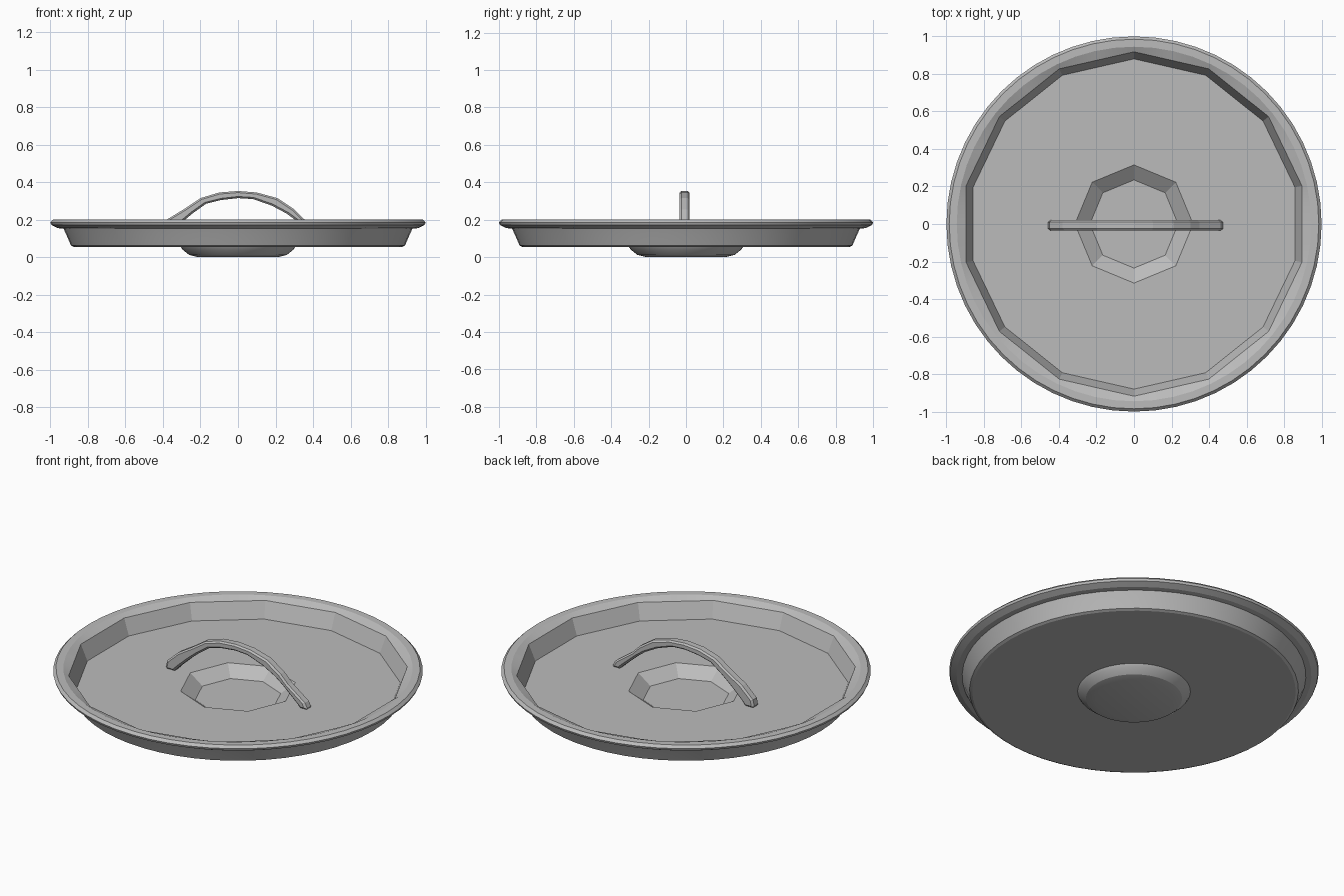
import bpy, bmesh, math

if "Cube" in bpy.data.objects:
    bpy.data.objects.remove(bpy.data.objects["Cube"])

SEG = 56
grey = bpy.data.materials.new("lid grey")
grey.diffuse_color = (0.5, 0.5, 0.5, 1)
grey.use_nodes = True
grey.node_tree.nodes["Principled BSDF"].inputs["Base Color"].default_value = grey.diffuse_color


def finish(name, bm):
    bmesh.ops.recalc_face_normals(bm, faces=bm.faces)
    me = bpy.data.meshes.new(name)
    bm.to_mesh(me)
    bm.free()
    me.materials.append(grey)
    ob = bpy.data.objects.new(name, me)
    bpy.context.collection.objects.link(ob)
    return ob


def faceted(r, sides, a):
    """Radius at angle a of a polygon with the given side count (0 = round)."""
    if not sides:
        return r
    step = 2 * math.pi / sides
    return r * math.cos(step / 2) / math.cos(a % step - step / 2)


# Lid shell: (radius, height, polygon sides), underside first, then up over the rim
profile = [
    (0.21, 0.0, 0), (0.26, 0.012, 0), (0.295, 0.04, 0), (0.305, 0.055, 0),   # dish underside
    (0.875, 0.055, 0), (0.89, 0.062, 0), (0.915, 0.12, 0), (0.93, 0.152, 0),  # outer wall
    (0.96, 0.155, 0), (0.995, 0.172, 0), (1.0, 0.185, 0), (0.985, 0.2, 0),    # rim lip
    (0.945, 0.2, 0), (0.918, 0.182, 14), (0.88, 0.088, 14),                   # inner wall
    (0.315, 0.088, 8), (0.235, 0.03, 8),                                      # dish inside
]
bm = bmesh.new()
rings = []
for r, z, sides in profile:
    ring = []
    for i in range(SEG):
        a = 2 * math.pi * i / SEG
        rad = faceted(r, sides, a)
        ring.append(bm.verts.new((rad * math.sin(a), rad * math.cos(a), z)))
    rings.append(ring)
for lo, hi in zip(rings, rings[1:]):
    for i in range(SEG):
        j = (i + 1) % SEG
        bm.faces.new((lo[i], lo[j], hi[j], hi[i]))
bm.faces.new(rings[0])
bm.faces.new(rings[-1])
lid = finish("lid_shell", bm)
bpy.context.view_layer.objects.active = lid
lid.select_set(True)
bpy.ops.object.shade_smooth_by_angle(angle=math.radians(20))
lid.select_set(False)

# Arched handle: paired outer and inner points of the strap, swept across y
outer = [(-0.46, 0.088), (-0.45, 0.135), (-0.38, 0.2), (-0.29, 0.255), (-0.2, 0.315),
         (-0.1, 0.345), (0.0, 0.353), (0.1, 0.345), (0.21, 0.315), (0.3, 0.255),
         (0.35, 0.205), (0.46, 0.125), (0.48, 0.088)]
inner = [(-0.40, 0.088), (-0.37, 0.12), (-0.3, 0.185), (-0.24, 0.235), (-0.17, 0.285),
         (-0.09, 0.305), (0.0, 0.315), (0.08, 0.31), (0.18, 0.275), (0.26, 0.232),
         (0.31, 0.195), (0.39, 0.125), (0.43, 0.088)]
bm = bmesh.new()
loops = []
for (ox, oz), (ix, iz) in zip(outer, inner):
    loops.append([bm.verts.new(p) for p in (
        (ox, -0.035, oz), (ox, 0.02, oz), (ix, 0.02, iz), (ix, -0.035, iz))])
for a, b in zip(loops, loops[1:]):
    for i in range(4):
        j = (i + 1) % 4
        bm.faces.new((a[i], a[j], b[j], b[i]))
bm.faces.new(loops[0])
bm.faces.new(loops[-1])
handle = finish("handle", bm)
bev = handle.modifiers.new("soft edges", 'BEVEL')
bev.width = 0.01
bev.segments = 1
bev.limit_method = 'ANGLE'
bev.angle_limit = math.radians(50)
